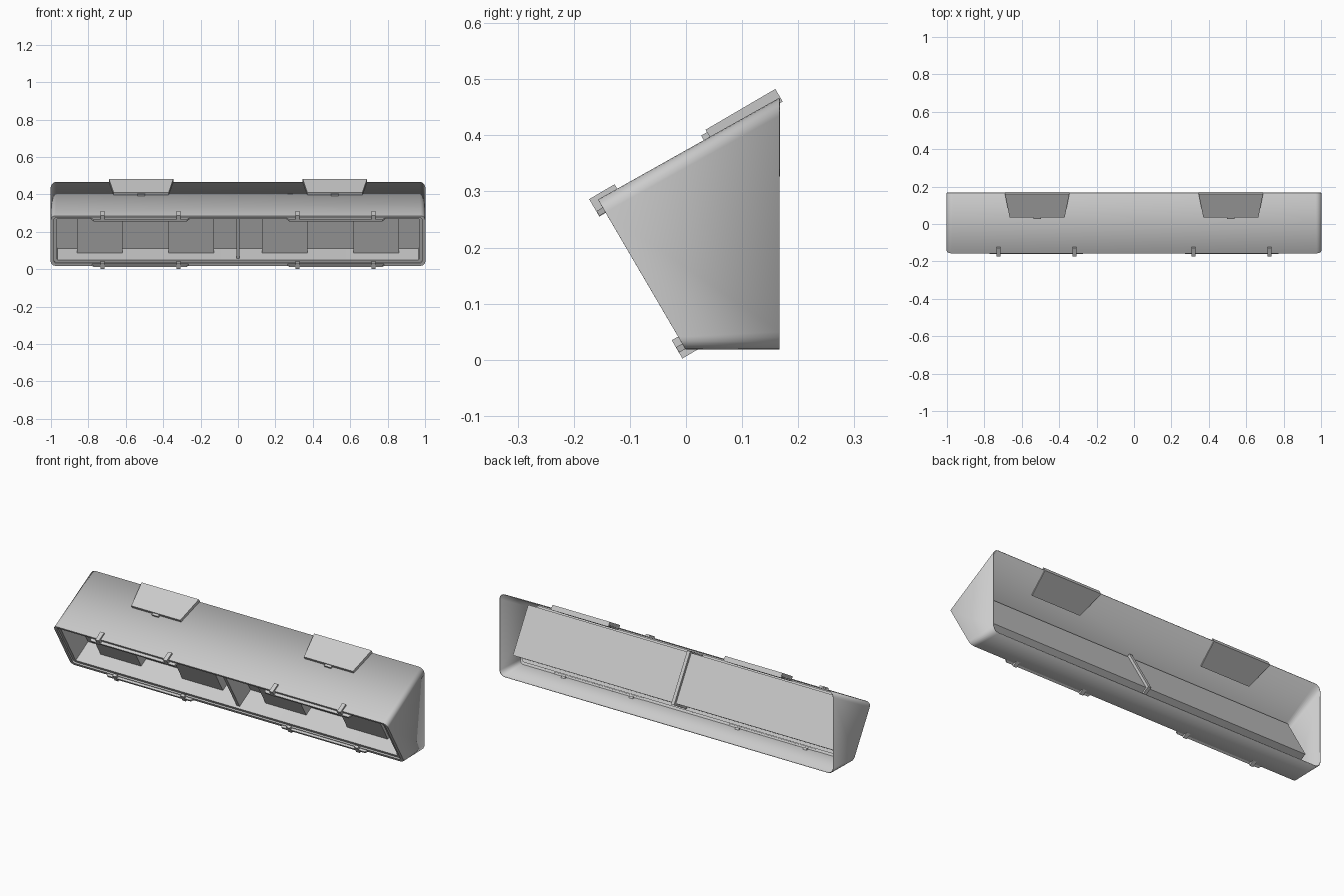
import bpy, bmesh, math
from mathutils import Vector

cube = bpy.data.objects.get("Cube")
if cube:
    bpy.data.objects.remove(cube)

grey = bpy.data.materials.new("light_grey")
grey.use_nodes = True
colour = (0.6, 0.6, 0.6, 1)
grey.diffuse_color = colour
grey.node_tree.nodes["Principled BSDF"].inputs["Base Color"].default_value = colour

# Tilted frame of the front opening: s runs up the slope, n points out of it
LOW, HIGH = Vector((0, 0, 0.02)), Vector((0, -0.155, 0.285))
UP = (HIGH - LOW).normalized()
OUT = Vector((0, -UP.z, UP.y))
L = (HIGH - LOW).length


def tilted(x, n, s):
    return LOW + OUT * n + UP * s + Vector((x, 0, 0))


def finish(name, bm):
    bmesh.ops.recalc_face_normals(bm, faces=bm.faces)
    mesh = bpy.data.meshes.new(name)
    bm.to_mesh(mesh)
    bm.free()
    mesh.materials.append(grey)
    ob = bpy.data.objects.new(name, mesh)
    bpy.context.collection.objects.link(ob)
    return ob


def block(name, x, half, n, s, half_back=None):
    """Box in the tilted frame; half is its half width in front, half_back behind."""
    bm = bmesh.new()
    rings = []
    for depth, w in ((n[1], half), (n[0], half_back or half)):
        rings.append([bm.verts.new(tilted(x + sx * w, depth, h))
                      for sx, h in ((-1, s[0]), (1, s[0]), (1, s[1]), (-1, s[1]))])
    front, back = rings
    bm.faces.new(front)
    bm.faces.new(back[::-1])
    for i in range(4):
        j = (i + 1) % 4
        bm.faces.new((front[i], back[i], back[j], front[j]))
    return finish(name, bm)


def rounded_loop(bm, low, high, half, r, steps=5):
    """Rounded rectangle, half wide, spanning from low to high."""
    length = (high - low).length
    up = (high - low) / length
    verts = []
    corners = ((1, 0), (1, 1), (-1, 1), (-1, 0))
    for c, (sx, top) in enumerate(corners):
        cx, ch = sx * (half - r), (length - r if top else r)
        for k in range(steps + 1):
            a = math.pi / 2 * (c - 1 + k / steps)
            verts.append(bm.verts.new(low + up * (ch + r * math.sin(a))
                                      + Vector((cx + r * math.cos(a), 0, 0))))
    return verts


# Housing: hollow hood, stepped front rim and recessed tray in one skin
bm = bmesh.new()
sections = [
    (Vector((0, 0.167, 0.02)), Vector((0, 0.167, 0.465)), 1.0, 0.03),
    (LOW, HIGH, 1.0, 0.025),
    (tilted(0, 0, 0.014), tilted(0, 0, L - 0.009), 0.985, 0.015),
    (tilted(0, -0.008, 0.014), tilted(0, -0.008, L - 0.009), 0.985, 0.015),
    (tilted(0, -0.008, 0.03), tilted(0, -0.008, L - 0.02), 0.968, 0.004),
    (tilted(0, -0.13, 0.03), tilted(0, -0.13, L - 0.02), 0.968, 0.004),
]
loops = [rounded_loop(bm, *sec) for sec in sections]
for a, b in zip(loops, loops[1:]):
    for i in range(len(a)):
        j = (i + 1) % len(a)
        bm.faces.new((a[i], a[j], b[j], b[i]))
bm.faces.new(loops[-1])
housing = finish("housing", bm)
skin = housing.modifiers.new("skin", "SOLIDIFY")
skin.thickness = 0.004
skin.offset = 0
bpy.context.view_layer.objects.active = housing
housing.select_set(True)
bpy.ops.object.shade_smooth_by_angle(angle=math.radians(35))

# Divider through the tray
block("divider", 0, 0.009, (-0.145, -0.02), (0.018, L - 0.012))

for side, word in ((1, "left"), (-1, "right")):
    # Raised modules on the tray back
    for x, place in ((0.25, "inner"), (0.74, "outer")):
        block(f"{word}_{place}_module", side * x, 0.122, (-0.129, -0.08), (0.031, L - 0.021))

    # Roof covers with a small latch each
    block(f"{word}_roof_cover", side * 0.518, 0.147, (-0.371, -0.227), (L - 0.014, L + 0.012), 0.172)
    block(f"{word}_cover_latch", side * 0.518, 0.02, (-0.23, -0.215), (L - 0.003, L + 0.007))

    # Rails along the upper and lower rim, ends cut at a slant
    for s, place in (((L - 0.025, L - 0.015), "upper"), ((0, 0.011), "lower")):
        block(f"{word}_{place}_rail", side * 0.523, 0.25, (-0.008, 0.014), s, 0.263)

    # Hooked clips that hold the rails
    for x, place in ((0.318, "inner"), (0.725, "outer")):
        block(f"{word}_{place}_upper_clip_front", side * x, 0.011, (0, 0.0145), (L - 0.026, L + 0.01))
        block(f"{word}_{place}_upper_clip_strap", side * x, 0.011, (-0.038, 0), (L - 0.004, L + 0.01))
        block(f"{word}_{place}_lower_clip_front", side * x, 0.011, (0, 0.0145), (-0.012, 0.0256))
        block(f"{word}_{place}_lower_clip_strap", side * x, 0.011, (-0.018, 0), (-0.012, 0.003))
